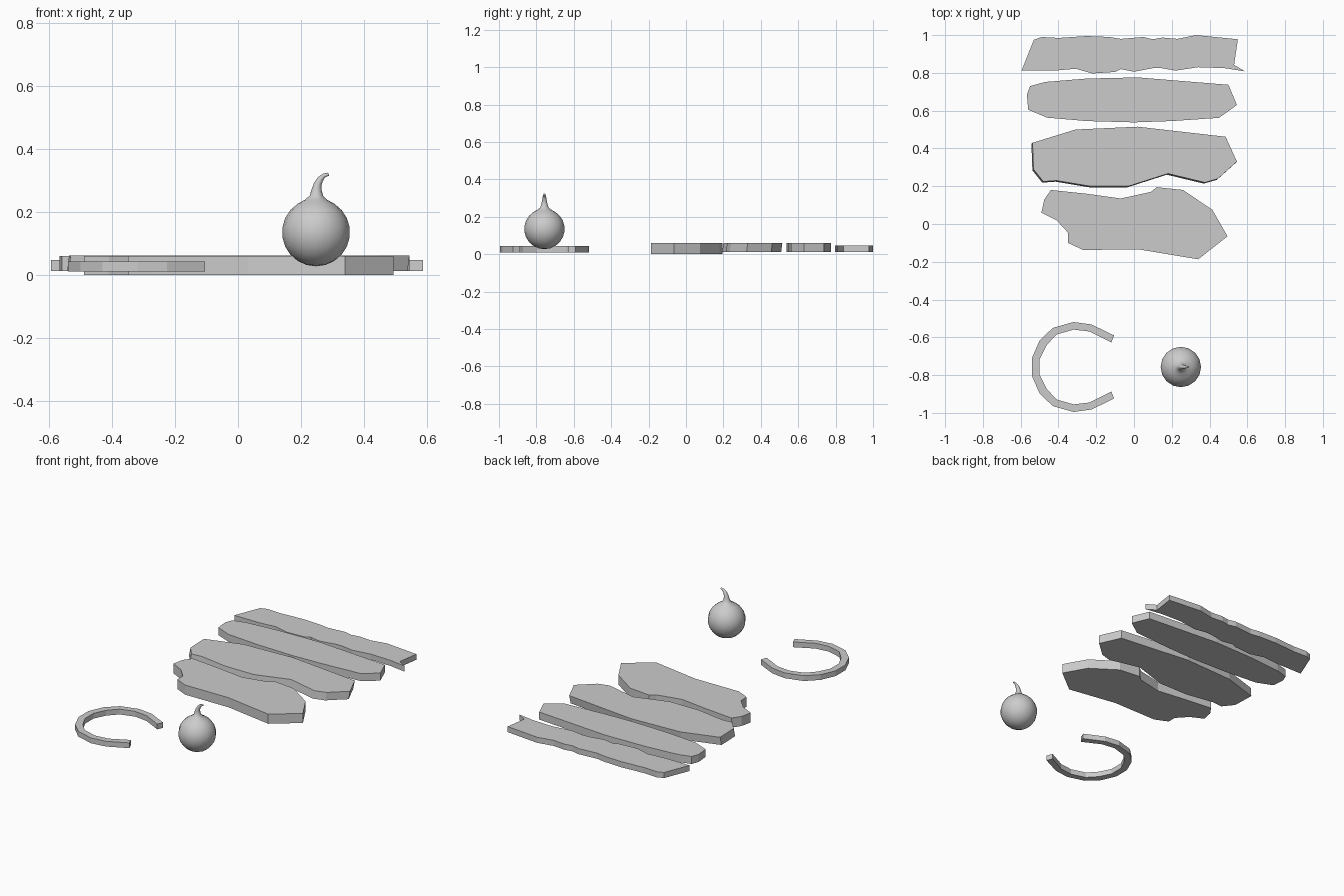
import bpy, bmesh, math
from mathutils import Vector

if "Cube" in bpy.data.objects:
    bpy.data.objects.remove(bpy.data.objects["Cube"])


def finish(bm, name):
    bmesh.ops.recalc_face_normals(bm, faces=bm.faces)
    me = bpy.data.meshes.new(name)
    bm.to_mesh(me)
    bm.free()
    ob = bpy.data.objects.new(name, me)
    bpy.context.collection.objects.link(ob)
    return ob


def slab(name, outline, z0, z1, lean=(0, 0)):
    """Extrude a flat outline upward; lean shifts the underside."""
    bm = bmesh.new()
    low = [bm.verts.new((x + lean[0], y + lean[1], z0)) for x, y in outline]
    top = [bm.verts.new((x, y, z1)) for x, y in outline]
    bm.faces.new(low[::-1])
    bm.faces.new(top)
    n = len(outline)
    for i in range(n):
        j = (i + 1) % n
        bm.faces.new((low[i], low[j], top[j], top[i]))
    return finish(bm, name)


# Four rough boards, front to back
slab("board_front", [
    (-.44, .18), (-.25, .16), (-.07, .135), (.09, .17), (.12, .195), (.26, .18),
    (.415, .075), (.495, -.065), (.34, -.187), (.03, -.135), (-.27, -.137),
    (-.35, -.1), (-.35, -.045), (-.41, .02), (-.49, .06), (-.475, .13)], 0, .06)
slab("board_second", [
    (-.537, .43), (-.31, .5), (.02, .515), (.485, .462), (.545, .33), (.445, .24),
    (.375, .22), (.18, .267), (-.03, .2), (-.23, .2), (-.41, .23), (-.48, .225),
    (-.532, .29)], .012, .061, (-.006, -.006))
slab("board_third", [
    (-.567, .685), (-.55, .73), (-.47, .752), (-.25, .77), (.02, .776), (.5, .737),
    (.545, .63), (.45, .562), (.2, .545), (0, .538), (-.25, .545), (-.46, .563),
    (-.56, .605)], .012, .059)
slab("board_back", [
    (-.595, .813), (-.53, .975), (-.49, .99), (-.4, .985), (-.25, .995), (-.13, .99),
    (-.07, .98), (.05, .99), (.1, .978), (.15, .987), (.23, .98), (.33, 1.0),
    (.55, .978), (.53, .843), (.588, .808), (.48, .825), (.34, .83), (.22, .812),
    (.14, .826), (.1, .825), (0, .806), (-.07, .82), (-.1, .805), (-.22, .797),
    (-.31, .822), (-.42, .812)], .012, .047)

# Open ring: half profile mirrored across its centre line
cy = -.757
outer = [(-.105, .167), (-.225, .225), (-.32, .238), (-.43, .207), (-.5, .14), (-.54, .048)]
inner = [(-.12, .13), (-.235, .188), (-.32, .198), (-.41, .172), (-.463, .115), (-.499, .042)]


def both_halves(half):
    return [(x, cy + y) for x, y in half] + [(x, cy - y) for x, y in half[::-1]]


slab("open_ring", both_halves(outer) + both_halves(inner)[::-1], .01, .043)

# Round gourd body flowing into a bent stem: rings (x, z, radius, tilt)
cx, cz, R, SEG = .248, .135, .108, 16
rings = []
for i in range(1, 10):
    a = math.pi * i / 11
    rings.append((cx, cz - R * math.cos(a), R * math.sin(a), 0))
rings += [(cx, .238, .036, 0), (.249, .252, .021, 0), (.250, .270, .016, .1),
          (.253, .287, .0125, .3), (.261, .303, .010, .6), (.272, .315, .007, 1.0),
          (.288, .320, .005, 1.3)]
bm = bmesh.new()
loops = []
for x, z, r, tilt in rings:
    loop = []
    for k in range(SEG):
        a = 2 * math.pi * k / SEG
        u, v = r * math.cos(a), r * math.sin(a)
        loop.append(bm.verts.new(Vector((x + u * math.cos(tilt), cy + v,
                                         z - u * math.sin(tilt)))))
    loops.append(loop)
for lo, hi in zip(loops, loops[1:]):
    for k in range(SEG):
        j = (k + 1) % SEG
        bm.faces.new((lo[k], lo[j], hi[j], hi[k]))
bottom = bm.verts.new((cx, cy, cz - R))
for k in range(SEG):
    bm.faces.new((bottom, loops[0][(k + 1) % SEG], loops[0][k]))
bm.faces.new(loops[-1])
gourd = finish(bm, "gourd")
gourd.data.shade_smooth()
gourd.data.set_sharp_from_angle(angle=math.radians(50))
